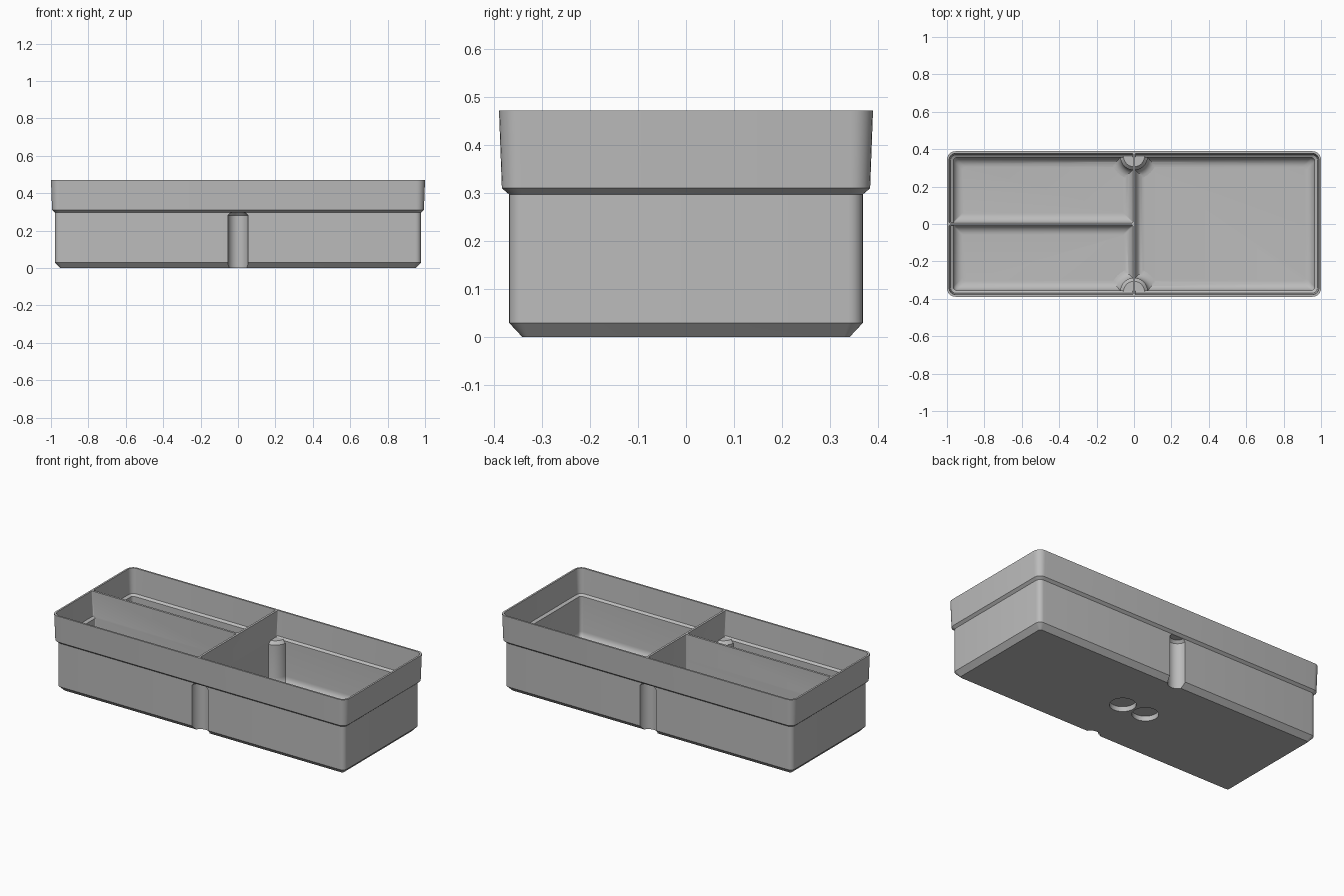
import bpy, bmesh
from math import sin, cos, pi, radians

cube = bpy.data.objects.get("Cube")
if cube:
    bpy.data.objects.remove(cube)

HEIGHT = 0.472
EXTRA = 0.611      # half length minus half width
FLOOR = 0.045
FILLET = 0.05
DIVIDER = 0.0065   # half thickness of the partitions
WALL = 0.355       # inner half width below the ledge

grey = bpy.data.materials.new("light grey")
grey.use_nodes = True
color = (0.5, 0.5, 0.5, 1)
grey.diffuse_color = color
grey.node_tree.nodes["Principled BSDF"].inputs["Base Color"].default_value = color


def loft(name, rings):
    """Closed solid skinned through rings of equal point count."""
    bm = bmesh.new()
    loops = [[bm.verts.new(p) for p in ring] for ring in rings]
    n = len(loops[0])
    for a, b in zip(loops, loops[1:]):
        for i in range(n):
            j = (i + 1) % n
            bm.faces.new((a[i], a[j], b[j], b[i]))
    bm.faces.new(loops[0])
    bm.faces.new(loops[-1])
    bmesh.ops.recalc_face_normals(bm, faces=bm.faces)
    mesh = bpy.data.meshes.new(name)
    bm.to_mesh(mesh)
    bm.free()
    mesh.materials.append(grey)
    obj = bpy.data.objects.new(name, mesh)
    bpy.context.collection.objects.link(obj)
    return obj


def rounded_rect(x0, x1, y0, y1, z, radii, steps=6):
    """Rounded rectangle; radii run from the +x+y corner anticlockwise."""
    corners = [(x1, y1, -1, -1), (x0, y1, 1, -1), (x0, y0, 1, 1), (x1, y0, -1, 1)]
    ring = []
    for k, ((x, y, sx, sy), r) in enumerate(zip(corners, radii)):
        for i in range(steps + 1):
            t = (k + i / steps) * pi / 2
            ring.append((x + sx * r + r * cos(t), y + sy * r + r * sin(t), z))
    return ring


def arc_ring(cx, cy, z, r, start, sweep, n):
    return [(cx + r * cos(start + sweep * i / n), cy + r * sin(start + sweep * i / n), z)
            for i in range(n + (sweep < 6))]


def combine(target, other, operation):
    mod = target.modifiers.new(operation, "BOOLEAN")
    mod.operation = operation
    mod.solver = "EXACT"
    mod.object = other
    bpy.context.view_layer.objects.active = target
    bpy.ops.object.modifier_apply(modifier=mod.name)
    bpy.data.objects.remove(other)


# Outer shell: chamfered foot, stacking shoulder, flared rim
shell_levels = [(0.34, 0, 0.012), (0.368, 0.03, 0.03), (0.368, 0.297, 0.03),
                (0.383, 0.31, 0.04), (0.389, HEIGHT, 0.045)]
tray = loft("divided_tray", [rounded_rect(-w - EXTRA, w + EXTRA, -w, w, z, [r] * 4)
                             for w, z, r in shell_levels])

# Compartment levels: inset from wall and divider, height, corner radius
levels = []
for i in range(9):
    t = i / 8 * pi / 2
    levels.append((-FILLET * (1 - sin(t)), FLOOR + FILLET * (1 - cos(t)), 0.02))
levels += [(0, 0.31, 0.02), (0.015, 0.32, 0.03), (0.023, HEIGHT, 0.037),
           (0.024, HEIGHT + 0.02, 0.038)]


def compartment(name, side, row):
    rings = []
    for grow, z, r in levels:
        w = WALL + grow
        d = DIVIDER - min(grow, 0)
        end = w + EXTRA
        x0, x1 = (d, end) if side > 0 else (-end, -d)
        y0, y1 = {0: (-w, w), 1: (d, w), -1: (-w, -d)}[row]
        radii = []
        for x, y in ((x1, y1), (x0, y1), (x0, y0), (x1, y0)):
            on_wall = abs(x) == end and abs(y) == w
            radii.append(r if on_wall else 0.006)
        rings.append(rounded_rect(x0, x1, y0, y1, z, radii))
    return loft(name, rings)


for name, side, row in (("large_pocket", 1, 0), ("back_pocket", -1, 1),
                        ("front_pocket", -1, -1)):
    combine(tray, compartment(name, side, row), "DIFFERENCE")

# Half-round pillars inside the long walls, flared into the floor
pillar_levels = [(0.124, 0.03)]
for i in range(7):
    t = i / 6 * pi / 2
    pillar_levels.append((0.074 + FILLET * (1 - sin(t)),
                          FLOOR + 0.001 + FILLET * (1 - cos(t))))
pillar_levels += [(0.074, 0.297), (0.056, 0.315)]
for s in (-1, 1):
    start = pi if s > 0 else 0
    pillar = loft("inner_pillar", [arc_ring(0, s * 0.362, z, r, start, pi, 20)
                                   for r, z in pillar_levels])
    combine(tray, pillar, "UNION")

# Vertical grooves running up the outside of the pillars
for s in (-1, 1):
    groove = loft("groove_cutter", [arc_ring(0, s * 0.368, z, r, 0, 2 * pi, 40)
                                    for r, z in ((0.054, -0.02), (0.054, 0.281), (0.04, 0.296))])
    combine(tray, groove, "DIFFERENCE")

# Pair of round recesses in the underside
for s in (-1, 1):
    recess = loft("recess_cutter", [arc_ring(s * 0.08, 0, z, 0.073, 0, 2 * pi, 40)
                                    for z in (-0.02, 0.03)])
    combine(tray, recess, "DIFFERENCE")

bpy.ops.object.select_all(action="DESELECT")
tray.select_set(True)
bpy.context.view_layer.objects.active = tray
bpy.ops.object.shade_smooth_by_angle(angle=radians(30))
